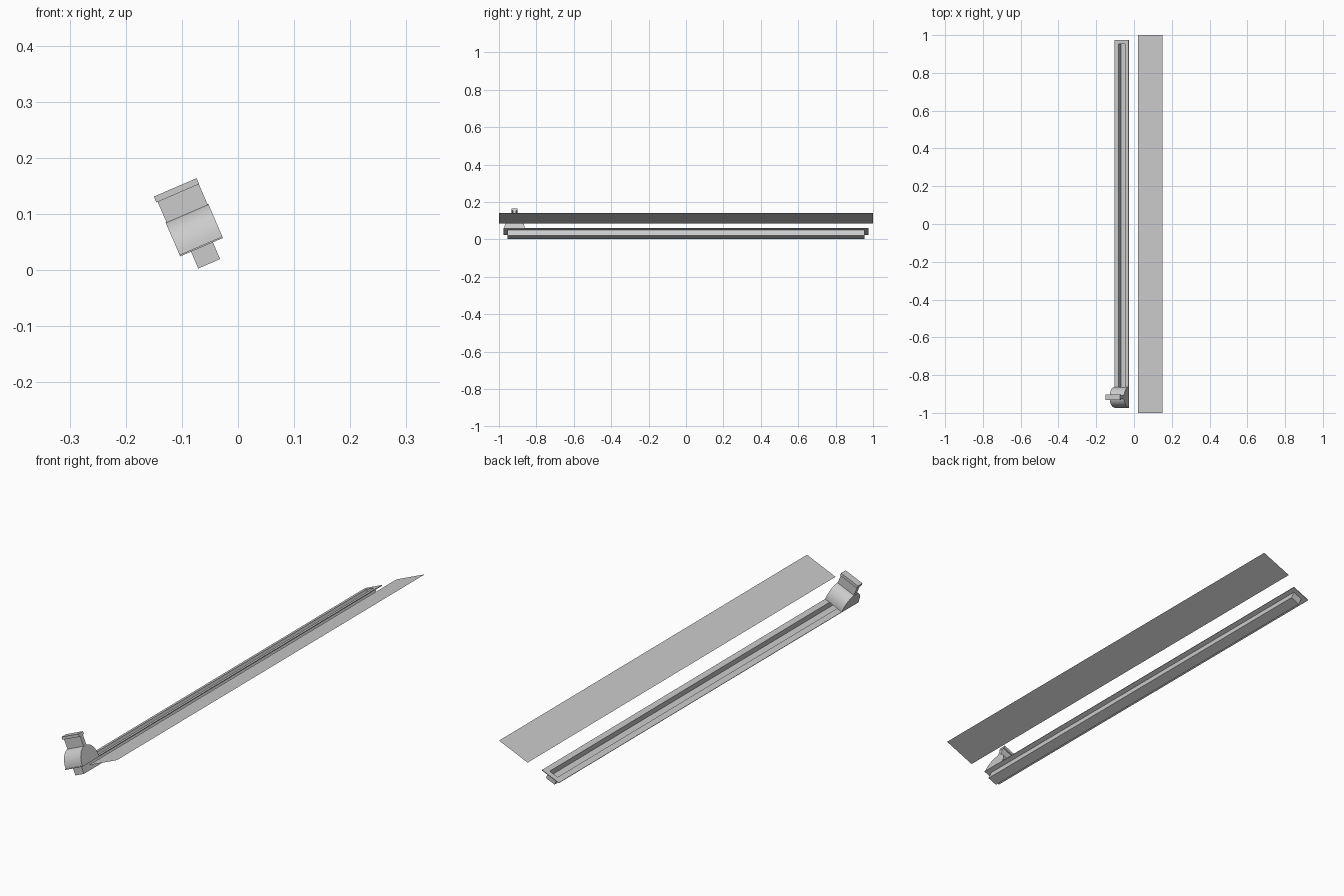
import bpy, bmesh
from math import radians, cos, sin, pi
from mathutils import Matrix

if "Cube" in bpy.data.objects:
    bpy.data.objects.remove(bpy.data.objects["Cube"])

# Everything is modelled level, then tilted about the long (y) axis
TILT = Matrix.Rotation(radians(-23.3), 4, 'Y')


def finish(name, bm):
    bmesh.ops.recalc_face_normals(bm, faces=bm.faces)
    bm.transform(TILT)
    me = bpy.data.meshes.new(name)
    bm.to_mesh(me)
    bm.free()
    ob = bpy.data.objects.new(name, me)
    bpy.context.collection.objects.link(ob)
    return ob


def ring(bm, x0, x1, y, z):
    return [bm.verts.new(p) for p in ((x0, -y, z), (x1, -y, z), (x1, y, z), (x0, y, z))]


def extrude_x(name, profile, x0, x1):
    bm = bmesh.new()
    face = bm.faces.new([bm.verts.new((x0, y, z)) for y, z in profile])
    ext = bmesh.ops.extrude_face_region(bm, geom=[face])
    bmesh.ops.translate(bm, vec=(x1 - x0, 0, 0),
                        verts=[v for v in ext['geom'] if isinstance(v, bmesh.types.BMVert)])
    return finish(name, bm)


# Flat side panel
bm = bmesh.new()
bm.faces.new(ring(bm, 0.0525, 0.194, 1.0, 0.071))
finish("side_panel", bm)

# Track: thin rimmed trough, built as nested rings
bm = bmesh.new()
rings = [ring(bm, *r) for r in (
    (-0.062, -0.0235, 0.953, 0.0325),   # trough floor
    (-0.062, -0.0235, 0.953, 0.066),    # inner lip
    (-0.085, -0.002, 0.975, 0.066),     # flange top
    (-0.085, -0.002, 0.975, 0.063),     # flange underside
    (-0.064, -0.0215, 0.955, 0.063),    # outer wall top
    (-0.064, -0.0215, 0.955, 0.0305))]  # trough bottom
for a, b in zip(rings, rings[1:]):
    for i in range(4):
        j = (i + 1) % 4
        bm.faces.new((a[i], a[j], b[j], b[i]))
bm.faces.new(rings[0])
bm.faces.new(rings[-1])
finish("track", bm)

# Sliding handle: domed base, upright neck and grip cap
CY = -0.917
dome = [(CY + 0.054 * cos(pi * i / 24), 0.066 + 0.063 * sin(pi * i / 24)) for i in range(25)]
base = extrude_x("handle_base", dome, -0.085, -0.002)
neck = [(CY - 0.009, 0.12), (CY + 0.009, 0.12), (CY + 0.009, 0.169), (CY - 0.009, 0.169)]
extrude_x("handle_neck", neck, -0.0835, -0.0035)
cap = [(CY - 0.015, 0.168), (CY + 0.015, 0.168), (CY + 0.015, 0.1795), (CY - 0.015, 0.1795)]
extrude_x("handle_cap", cap, -0.086, -0.003)

bpy.context.view_layer.objects.active = base
base.select_set(True)
bpy.ops.object.shade_smooth_by_angle(angle=radians(30))
